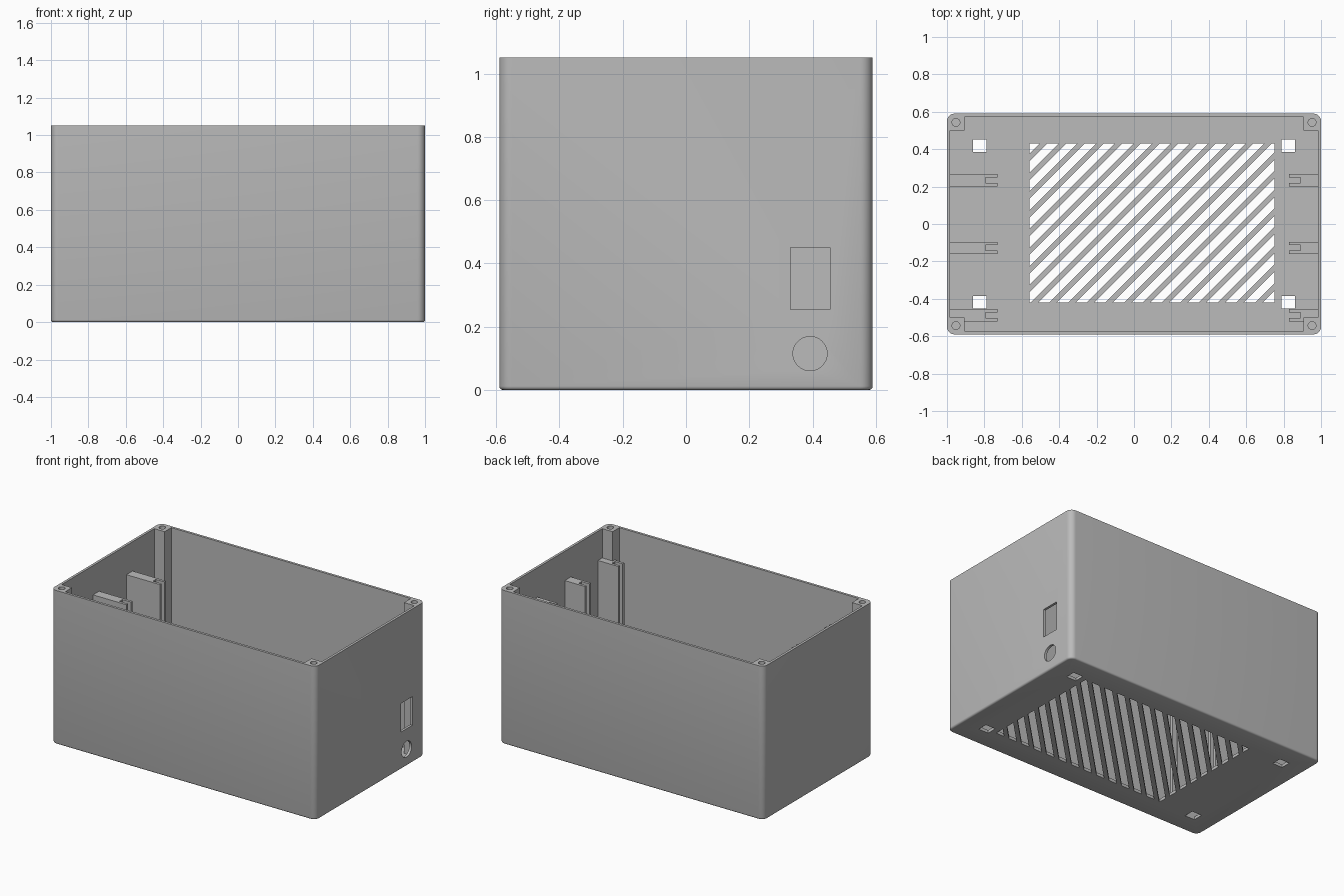
import bpy, bmesh, math
from mathutils import Vector, Matrix

if "Cube" in bpy.data.objects:
    bpy.data.objects.remove(bpy.data.objects["Cube"])

W, D, H = 1.0, 0.59, 1.05      # half width, half depth, height
WALL, FLOOR = 0.017, 0.02

grey = bpy.data.materials.new("plain grey plastic")
grey.use_nodes = True
grey.diffuse_color = (0.5, 0.5, 0.5, 1)
grey.node_tree.nodes["Principled BSDF"].inputs["Base Color"].default_value = (0.5, 0.5, 0.5, 1)


def make(name, bm):
    bmesh.ops.recalc_face_normals(bm, faces=bm.faces)
    me = bpy.data.meshes.new(name)
    bm.to_mesh(me)
    bm.free()
    me.materials.append(grey)
    ob = bpy.data.objects.new(name, me)
    bpy.context.collection.objects.link(ob)
    return ob


def add_box(bm, lo, hi):
    lo, hi = Vector(lo), Vector(hi)
    m = Matrix.Translation((lo + hi) / 2) @ Matrix.Diagonal((*(hi - lo), 1))
    return bmesh.ops.create_cube(bm, size=1, matrix=m)["verts"]


def add_cylinder(bm, centre, r, depth, axis="Z", sides=32):
    m = Matrix.Translation(centre)
    if axis == "X":
        m = m @ Matrix.Rotation(math.pi / 2, 4, "Y")
    bmesh.ops.create_cone(bm, cap_ends=True, segments=sides, radius1=r,
                          radius2=r, depth=depth, matrix=m)


def add_prism(bm, outline, z0, z1):
    face = bm.faces.new([bm.verts.new((x, y, z0)) for x, y in outline])
    top = bmesh.ops.extrude_face_region(bm, geom=[face])["geom"]
    bmesh.ops.translate(bm, vec=(0, 0, z1 - z0),
                        verts=[v for v in top if isinstance(v, bmesh.types.BMVert)])


def cut(target, bm, name):
    cutter = make(name, bm)
    mod = target.modifiers.new(name, "BOOLEAN")
    mod.operation, mod.solver, mod.object = "DIFFERENCE", "EXACT", cutter
    bpy.context.view_layer.objects.active = target
    bpy.ops.object.modifier_apply(modifier=mod.name)
    bpy.data.objects.remove(cutter)


# Outer shell with rounded corners and a softened bottom edge
bm = bmesh.new()
add_box(bm, (-W, -D, 0), (W, D, H))
upright = [e for e in bm.edges if abs(e.verts[0].co.z - e.verts[1].co.z) > 0.1]
bmesh.ops.bevel(bm, geom=upright, offset=0.04, segments=8, profile=0.5, affect="EDGES")
base = [e for e in bm.edges if all(v.co.z < 0.001 for v in e.verts)]
bmesh.ops.bevel(bm, geom=base, offset=0.012, segments=3, profile=0.5, affect="EDGES")
case = make("case_shell", bm)

# Hollow inside, leaving a square post in each corner
ix, iy, px, py = W - WALL, D - WALL, 0.905, 0.5
quarter = [(ix, py), (px, py), (px, iy)]
outline = (quarter + [(-x, y) for x, y in reversed(quarter)]
           + [(-x, -y) for x, y in quarter]
           + [(x, -y) for x, y in reversed(quarter)])
bm = bmesh.new()
add_prism(bm, outline, FLOOR, H + 0.1)
cut(case, bm, "cavity_cutter")

# Screw holes, floor slots, and the side openings
bm = bmesh.new()
for sx in (-1, 1):
    for sy in (-1, 1):
        add_cylinder(bm, (sx * 0.952, sy * 0.543, H), 0.021, 0.2, sides=24)
        add_box(bm, (sx * 0.825 - 0.037, sy * 0.418 - 0.034, -0.1),
                (sx * 0.825 + 0.037, sy * 0.418 + 0.034, 0.1))
add_box(bm, (0.95, 0.33, 0.255), (1.1, 0.455, 0.45))
add_cylinder(bm, (1.03, 0.392, 0.115), 0.054, 0.16, "X")
cut(case, bm, "opening_cutter")

# Diagonal ventilation slits, clipped to a rectangle
x0, x1, y0, y1 = -0.56, 0.75, -0.42, 0.43
bm = bmesh.new()
pitch, gap = 0.1, 0.06
for i in range(-1, 22):
    c = -0.993 + i * pitch
    strip = [(c + y0 - 1, y0 - 1), (c + gap + y0 - 1, y0 - 1),
             (c + gap + y1 + 1, y1 + 1), (c + y1 + 1, y1 + 1)]
    bm.faces.new([bm.verts.new((x, y, -0.1)) for x, y in strip])
for co, no in (((x0, 0, 0), (-1, 0, 0)), ((x1, 0, 0), (1, 0, 0)),
               ((0, y0, 0), (0, -1, 0)), ((0, y1, 0), (0, 1, 0))):
    bmesh.ops.bisect_plane(bm, geom=bm.verts[:] + bm.edges[:] + bm.faces[:],
                           plane_co=co, plane_no=no, clear_outer=True)
top = bmesh.ops.extrude_face_region(bm, geom=bm.faces[:])["geom"]
bmesh.ops.translate(bm, vec=(0, 0, 0.2),
                    verts=[v for v in top if isinstance(v, bmesh.types.BMVert)])
cut(case, bm, "vent_cutter")

# Slotted board guides standing against both end walls
parts = [case]
for side, sx, tip, slot in (("right", -1, 0.73, 0.795), ("left", 1, 0.83, 0.89)):
    for n, y in enumerate((-0.487, -0.128, 0.233)):
        half, groove = 0.033, 0.015
        rail = [(0.99, -half), (tip, -half), (tip, -groove), (slot, -groove)]
        rail += [(x, -v) for x, v in reversed(rail)]
        bm = bmesh.new()
        add_prism(bm, [(sx * x, y + v) for x, v in rail], FLOOR - 0.01, 0.85)
        parts.append(make(f"{side}_board_guide_{n + 1}", bm))

# Smooth the rounded corners, keep edges sharp
bpy.ops.object.select_all(action="DESELECT")
for ob in parts:
    ob.select_set(True)
bpy.context.view_layer.objects.active = case
bpy.ops.object.shade_smooth_by_angle(angle=math.radians(35))
